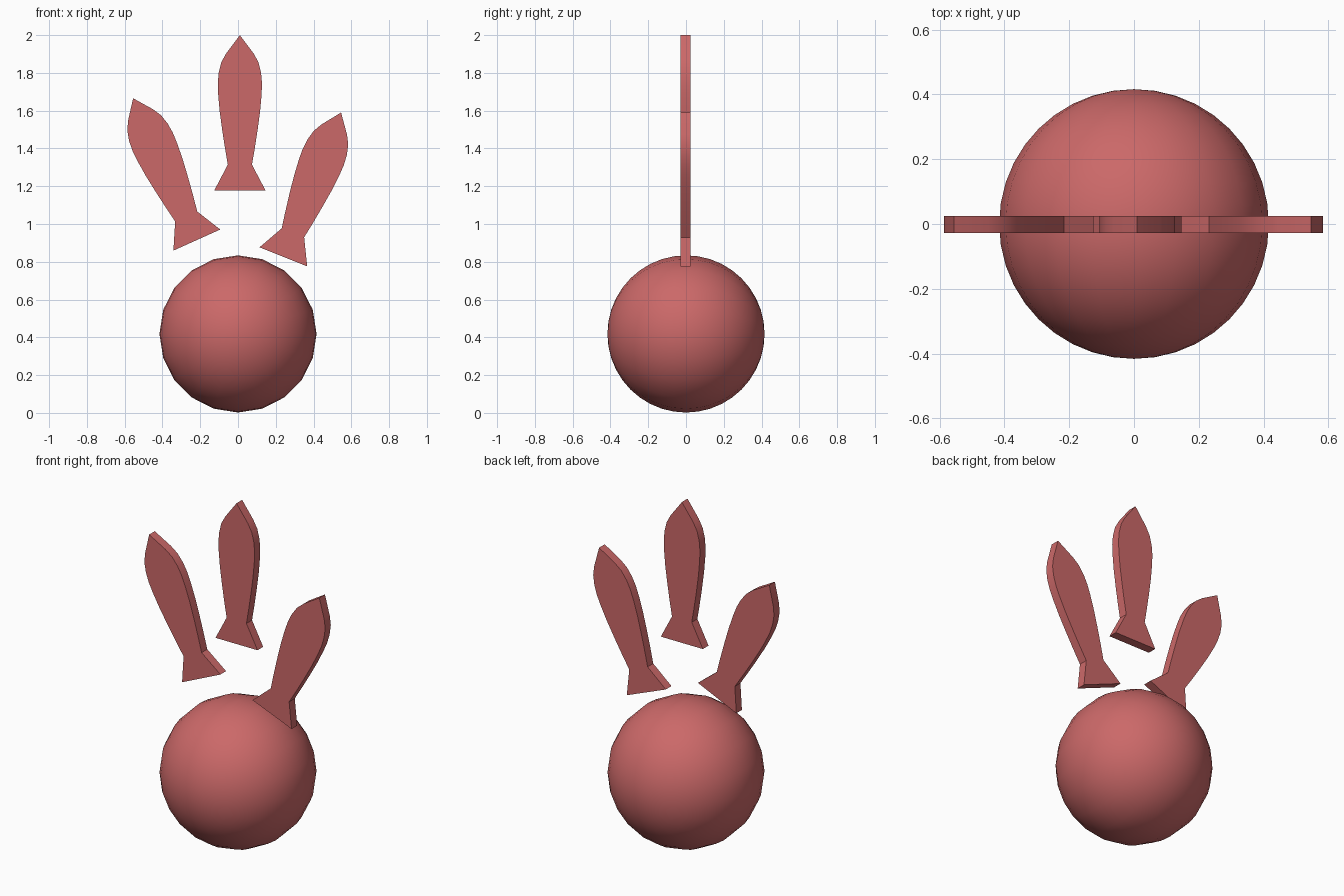
import bpy, bmesh
from math import radians
from mathutils import Matrix

if "Cube" in bpy.data.objects:
    bpy.data.objects.remove(bpy.data.objects["Cube"])

mat = bpy.data.materials.new("soft_red")
mat.diffuse_color = (0.6, 0.14, 0.14, 1)
mat.use_nodes = True
mat.node_tree.nodes["Principled BSDF"].inputs["Base Color"].default_value = mat.diffuse_color


def finish(bm, name, angle):
    bmesh.ops.recalc_face_normals(bm, faces=bm.faces)
    mesh = bpy.data.meshes.new(name)
    bm.to_mesh(mesh)
    bm.free()
    mesh.materials.append(mat)
    ob = bpy.data.objects.new(name, mesh)
    bpy.context.collection.objects.link(ob)
    bpy.ops.object.select_all(action='DESELECT')
    ob.select_set(True)
    bpy.context.view_layer.objects.active = ob
    bpy.ops.object.shade_smooth_by_angle(angle=radians(angle))
    return ob


# Ball: poles along y, 20 sides around
bm = bmesh.new()
bmesh.ops.create_uvsphere(bm, u_segments=20, v_segments=20, radius=0.416,
                          matrix=Matrix.Translation((0, 0, 0.418)) @ Matrix.Rotation(radians(90), 4, 'X'))
finish(bm, "ball", 40)

# Half outline of a blade: flared foot, narrow neck, swelling body, pointed tip
HALF = [(0.136, 0), (0.064, 0.137), (0.079, 0.225), (0.094, 0.323), (0.107, 0.42),
        (0.115, 0.51), (0.117, 0.57), (0.112, 0.625), (0.098, 0.68), (0.072, 0.727)]
TIP = (0, 0.823)


def blade(name, x, z, tilt):
    outline = HALF + [TIP] + [(-u, t) for u, t in reversed(HALF)]
    bm = bmesh.new()
    face = bm.faces.new([bm.verts.new((u, -0.028, t)) for u, t in outline])
    ext = bmesh.ops.extrude_face_region(bm, geom=[face], use_keep_orig=True)
    verts = [g for g in ext["geom"] if isinstance(g, bmesh.types.BMVert)]
    bmesh.ops.translate(bm, verts=verts, vec=(0, 0.052, 0))
    ob = finish(bm, name, 30)
    ob.location = (x, 0, z)
    ob.rotation_euler.y = radians(tilt)


# Three fanned blades above the ball
blade("left_blade", -0.218, 0.915, -24.2)
blade("middle_blade", 0.01, 1.177, 0)
blade("right_blade", 0.24, 0.826, 21.8)
